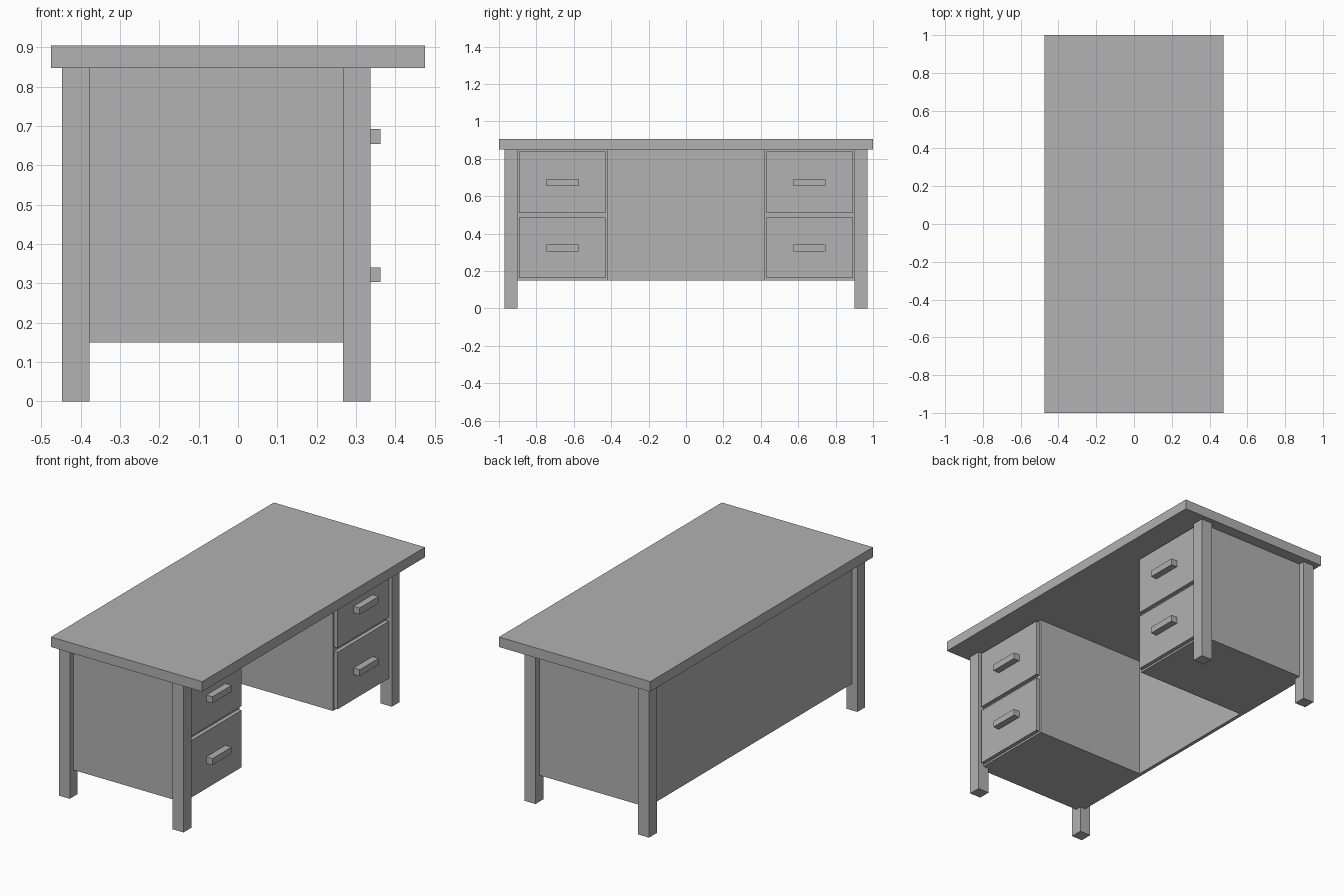
import bpy

default = bpy.data.objects.get("Cube")
if default:
    bpy.data.objects.remove(default, do_unlink=True)

GREY = (0.445, 0.445, 0.445, 1.0)
grey = bpy.data.materials.new("plain_grey")
grey.use_nodes = True
grey.diffuse_color = GREY
grey.node_tree.nodes["Principled BSDF"].inputs["Base Color"].default_value = GREY


def box(name, x, y, z):
    """Box spanning the (low, high) range on each axis."""
    bpy.ops.mesh.primitive_cube_add(size=1)
    obj = bpy.context.object
    obj.name = name
    spans = (x, y, z)
    for v in obj.data.vertices:
        v.co = [lo if c < 0 else hi for c, (lo, hi) in zip(v.co, spans)]
    obj.data.materials.append(grey)
    return obj


def mirrored(lo, hi, side):
    return tuple(sorted((lo * side, hi * side)))


UNDERSIDE = 0.848
BODY_BOTTOM = 0.15
BACK, FACE = -0.412, 0.302      # body ends at the leg centre lines
DRAWER_FACE = 0.324

# Desk top
box("desk_top", (-0.475, 0.475), (-1, 1), (UNDERSIDE, 0.905))

# Panel closing the back of the knee space
box("back_panel", (BACK, BACK + 0.02), (-0.42, 0.42), (BODY_BOTTOM, UNDERSIDE))

for side, label in ((-1, "right"), (1, "left")):
    # Legs
    for x, end in (((-0.447, -0.378), "back"), ((0.267, 0.337), "front")):
        box(f"{label}_{end}_leg", x, mirrored(0.9, 0.97, side), (0, UNDERSIDE))

    # Drawer cabinet
    box(f"{label}_cabinet", (BACK, FACE), mirrored(0.42, 0.935, side),
        (BODY_BOTTOM, UNDERSIDE))

    # Drawer fronts with bar handles
    for z, level in (((0.161, 0.485), "lower"), ((0.509, 0.839), "upper")):
        box(f"{label}_{level}_drawer", (FACE, DRAWER_FACE),
            mirrored(0.431, 0.892, side), z)
        mid = sum(z) / 2
        box(f"{label}_{level}_handle", (DRAWER_FACE, 0.362),
            mirrored(0.575, 0.746, side), (mid - 0.019, mid + 0.018))
